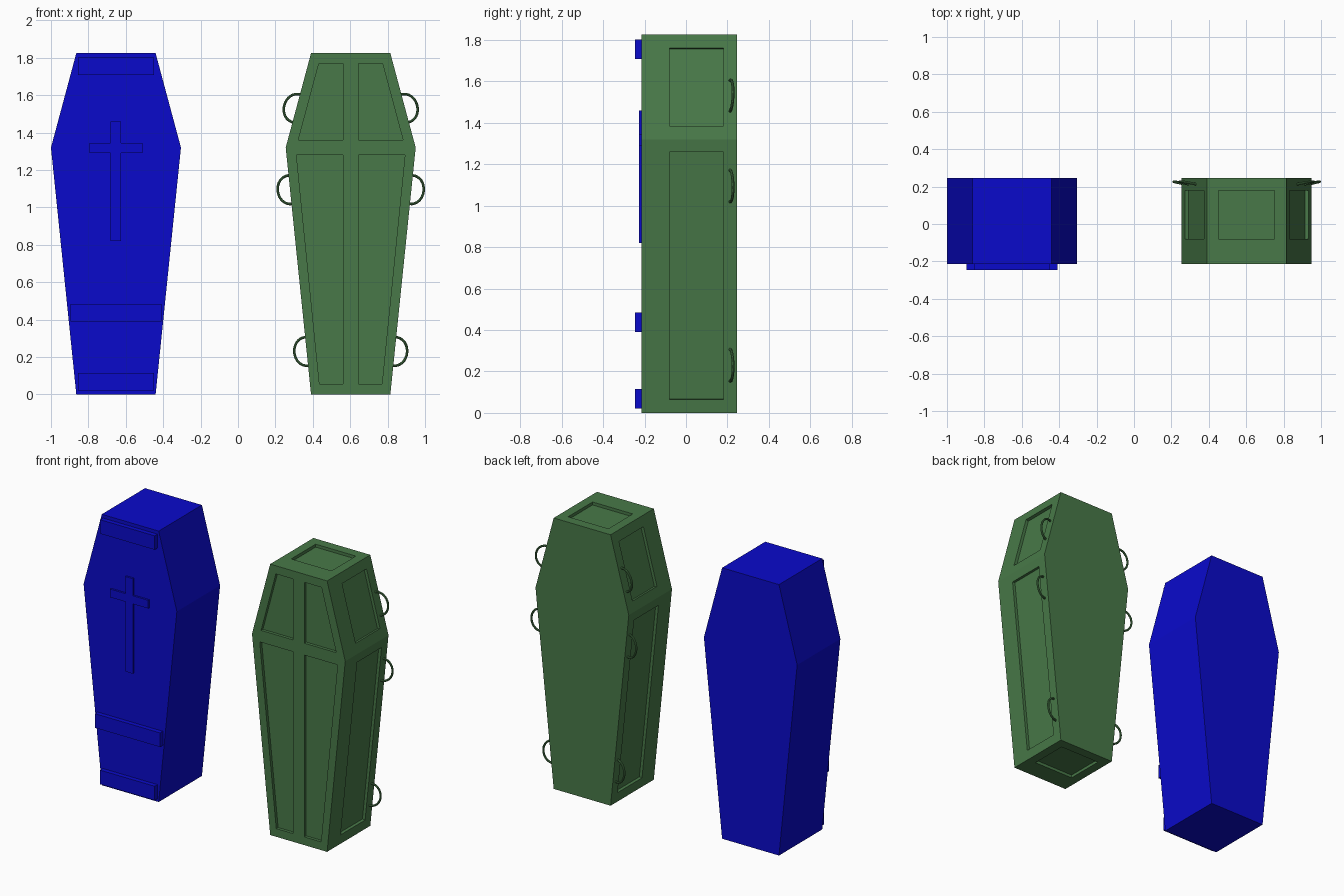
import bpy, bmesh, math
from mathutils import Vector

if "Cube" in bpy.data.objects:
    bpy.data.objects.remove(bpy.data.objects["Cube"])

BX, GX = -0.6525, 0.6025           # centre lines of the two coffins
Y0, Y1 = -0.215, 0.245             # front and back of the boxes
Z_MID, Z_TOP = 1.32, 1.825
W_END, W_MID = 0.212, 0.3475       # half widths at ends and shoulders


def material(name, color):
    m = bpy.data.materials.new(name)
    m.diffuse_color = color
    m.use_nodes = True
    m.node_tree.nodes["Principled BSDF"].inputs["Base Color"].default_value = m.diffuse_color
    return m


BLUE = material("blue", (0.003, 0.003, 0.6, 1))
GREEN = material("green", (0.065, 0.19, 0.065, 1))


def prisms(name, parts, mat):
    """One object made of polygons, each extruded along its vector."""
    bm = bmesh.new()
    for pts, vec in parts:
        a = [bm.verts.new(p) for p in pts]
        b = [bm.verts.new(Vector(p) + Vector(vec)) for p in pts]
        bm.faces.new(a)
        bm.faces.new(b[::-1])
        for i in range(len(a)):
            j = (i + 1) % len(a)
            bm.faces.new((a[i], b[i], b[j], a[j]))
    bmesh.ops.recalc_face_normals(bm, faces=bm.faces)
    me = bpy.data.meshes.new(name)
    bm.to_mesh(me)
    bm.free()
    ob = bpy.data.objects.new(name, me)
    me.materials.append(mat)
    bpy.context.collection.objects.link(ob)
    return ob


def coffin_box(name, cx, mat):
    half = [(W_END, 0), (W_MID, Z_MID), (W_END, Z_TOP)]
    outline = half + [(-x, z) for x, z in reversed(half)]
    return prisms(name, [([(cx + x, Y0, z) for x, z in outline], (0, Y1 - Y0, 0))], mat)


def half_width(z):
    if z < Z_MID:
        return W_END + (W_MID - W_END) * z / Z_MID
    return W_MID + (W_END - W_MID) * (z - Z_MID) / (Z_TOP - Z_MID)


def side_normal(z, s):
    d = half_width(z + 0.01) - half_width(z - 0.01)
    return Vector((s * 0.02, 0, -d)).normalized()


# Blue coffin with battens and a raised cross
coffin_box("plain_coffin", BX, BLUE)


def front_plate(name, hw, z0, z1, depth):
    pts = [(BX - hw, Y0, z0), (BX + hw, Y0, z0), (BX + hw, Y0, z1), (BX - hw, Y0, z1)]
    prisms(name, [(pts, (0, -depth, 0))], BLUE)


front_plate("top_batten", 0.203, 1.708, 1.802, 0.03)
front_plate("middle_batten", 0.243, 0.39, 0.485, 0.03)
front_plate("bottom_batten", 0.203, 0.02, 0.115, 0.03)

cross_half = [(0.028, 0.82), (0.028, 1.29), (0.142, 1.29),
              (0.142, 1.345), (0.028, 1.345), (0.028, 1.46)]
cross = cross_half + [(-x, z) for x, z in reversed(cross_half)]
prisms("cross", [([(BX + x, Y0, z) for x, z in cross], (0, -0.013, 0))], BLUE)

# Green coffin with recessed panels
D = 0.02
PY0, PY1 = -0.08, 0.18
body = coffin_box("panelled_coffin", GX, GREEN)
cuts = []
front_panels = [[(0.042, 1.77), (0.17, 1.77), (0.28, 1.36), (0.042, 1.36)],
                [(0.042, 1.28), (0.29, 1.28), (0.167, 0.055), (0.042, 0.055)]]
for s in (-1, 1):
    for panel in front_panels:
        cuts.append(([(GX + s * x, Y0 - D, z) for x, z in panel], (0, 2 * D, 0)))
    for z0, z1 in ((0.065, 1.26), (1.385, 1.76)):
        n = side_normal((z0 + z1) / 2, s)
        corners = [(z0, PY0), (z0, PY1), (z1, PY1), (z1, PY0)]
        cuts.append(([Vector((GX + s * half_width(z), y, z)) + n * D for z, y in corners],
                     -2 * D * n))
for z in (0, Z_TOP):
    cuts.append(([(GX + x, y, z - D) for x, y in
                  ((-0.15, PY0), (0.15, PY0), (0.15, PY1), (-0.15, PY1))], (0, 0, 2 * D)))
cutter = prisms("panel_cutter", cuts, GREEN)
cutter.hide_render = True
mod = body.modifiers.new("panels", 'BOOLEAN')
mod.operation = 'DIFFERENCE'
mod.solver = 'EXACT'
mod.object = cutter
bpy.context.view_layer.objects.active = body
bpy.ops.object.modifier_apply(modifier=mod.name)
bpy.data.objects.remove(cutter)

# Carrying handles: bent rods, three on each side
for s, side in ((-1, "left"), (1, "right")):
    for label, zc in (("upper", 1.53), ("middle", 1.095), ("lower", 0.23)):
        n = side_normal(zc, s)
        along = Vector((-n.z, 0, n.x))
        base = Vector((GX + s * half_width(zc), 0.212, zc))
        cu = bpy.data.curves.new(f"{label}_{side}_handle", 'CURVE')
        cu.dimensions = '3D'
        cu.bevel_depth = 0.007
        cu.bevel_resolution = 2
        cu.use_fill_caps = True
        sp = cu.splines.new('POLY')
        count = 17
        sp.points.add(count - 1)
        for i in range(count):
            t = math.pi * i / (count - 1)
            out = math.sin(t) ** 0.9
            p = base + along * 0.077 * math.cos(t) + n * (0.07 * out - 0.004)
            p.y += 0.015 * out
            sp.points[i].co = (*p, 1)
        cu.materials.append(GREEN)
        ob = bpy.data.objects.new(cu.name, cu)
        bpy.context.collection.objects.link(ob)
        bpy.ops.object.select_all(action='DESELECT')
        ob.select_set(True)
        bpy.context.view_layer.objects.active = ob
        bpy.ops.object.convert(target='MESH')
        bpy.ops.object.shade_smooth_by_angle()
